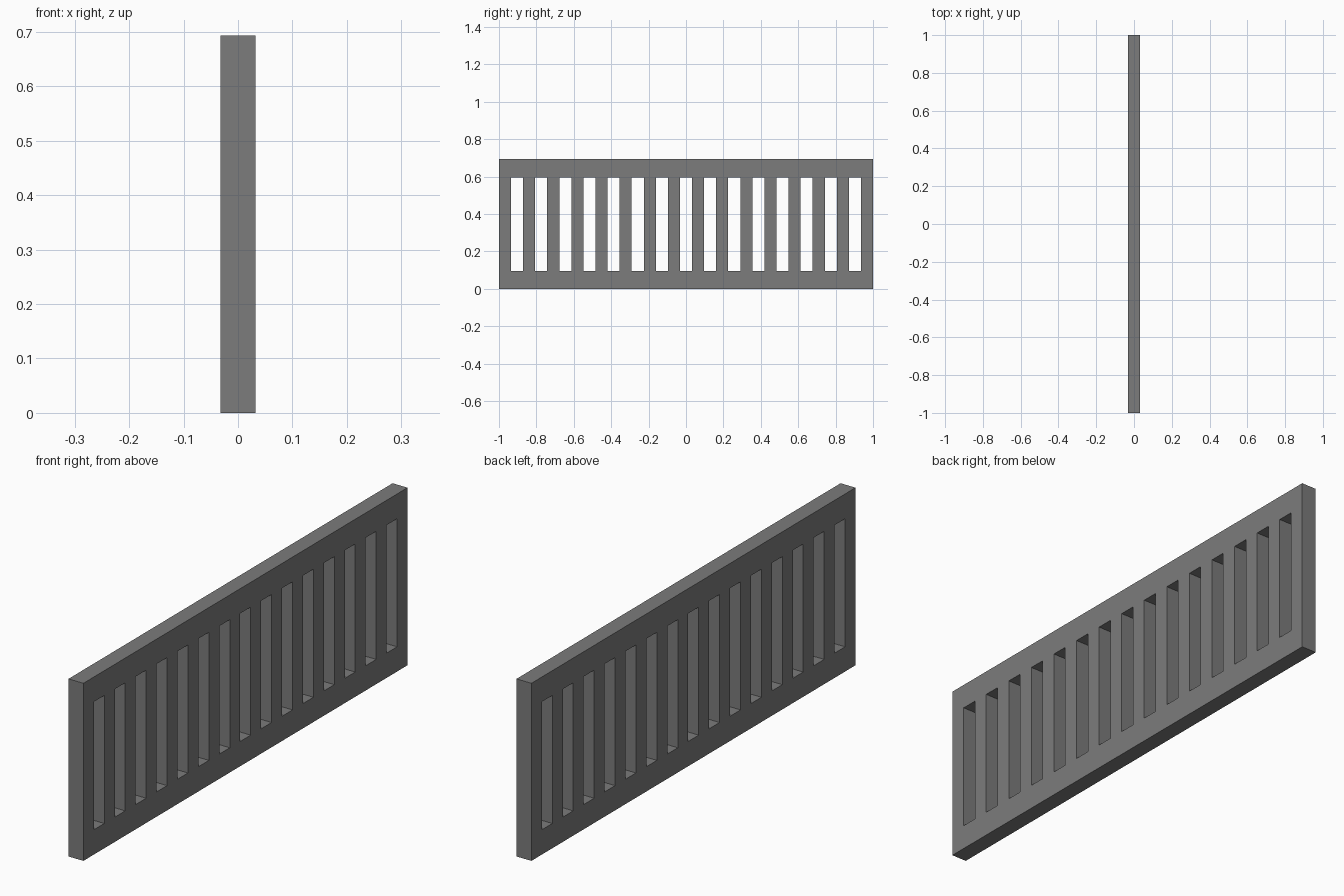
import bpy, bmesh

if "Cube" in bpy.data.objects:
    bpy.data.objects.remove(bpy.data.objects["Cube"])

U = 2 / 31            # bar width = slot width = thickness
SLOTS = 15
H = 10.75 * U         # total height
RAIL = 1.5 * U        # top and bottom rail height

mat = bpy.data.materials.new("dark grey")
mat.diffuse_color = (0.2, 0.2, 0.2, 1)
mat.use_nodes = True
mat.node_tree.nodes["Principled BSDF"].inputs["Base Color"].default_value = mat.diffuse_color

# Flat grille face: grid of cells with every second middle cell left open
bm = bmesh.new()
ys = [-1 + i * U for i in range(2 * SLOTS + 2)]
zs = [0, RAIL, H - RAIL, H]
grid = [[bm.verts.new((U / 2, y, z)) for z in zs] for y in ys]
for i in range(len(ys) - 1):
    for j in range(3):
        if j == 1 and i % 2 == 1:
            continue
        bm.faces.new((grid[i][j], grid[i + 1][j], grid[i + 1][j + 1], grid[i][j + 1]))

# Give it thickness
ext = bmesh.ops.extrude_face_region(bm, geom=bm.faces[:], use_keep_orig=True)
verts = [g for g in ext["geom"] if isinstance(g, bmesh.types.BMVert)]
bmesh.ops.translate(bm, verts=verts, vec=(-U, 0, 0))
bmesh.ops.recalc_face_normals(bm, faces=bm.faces[:])

# Merge coplanar cells into clean faces
bmesh.ops.dissolve_limit(bm, angle_limit=0.01, verts=bm.verts[:], edges=bm.edges[:])

mesh = bpy.data.meshes.new("slotted_panel")
bm.to_mesh(mesh)
bm.free()
mesh.materials.append(mat)
panel = bpy.data.objects.new("slotted_panel", mesh)
bpy.context.collection.objects.link(panel)
